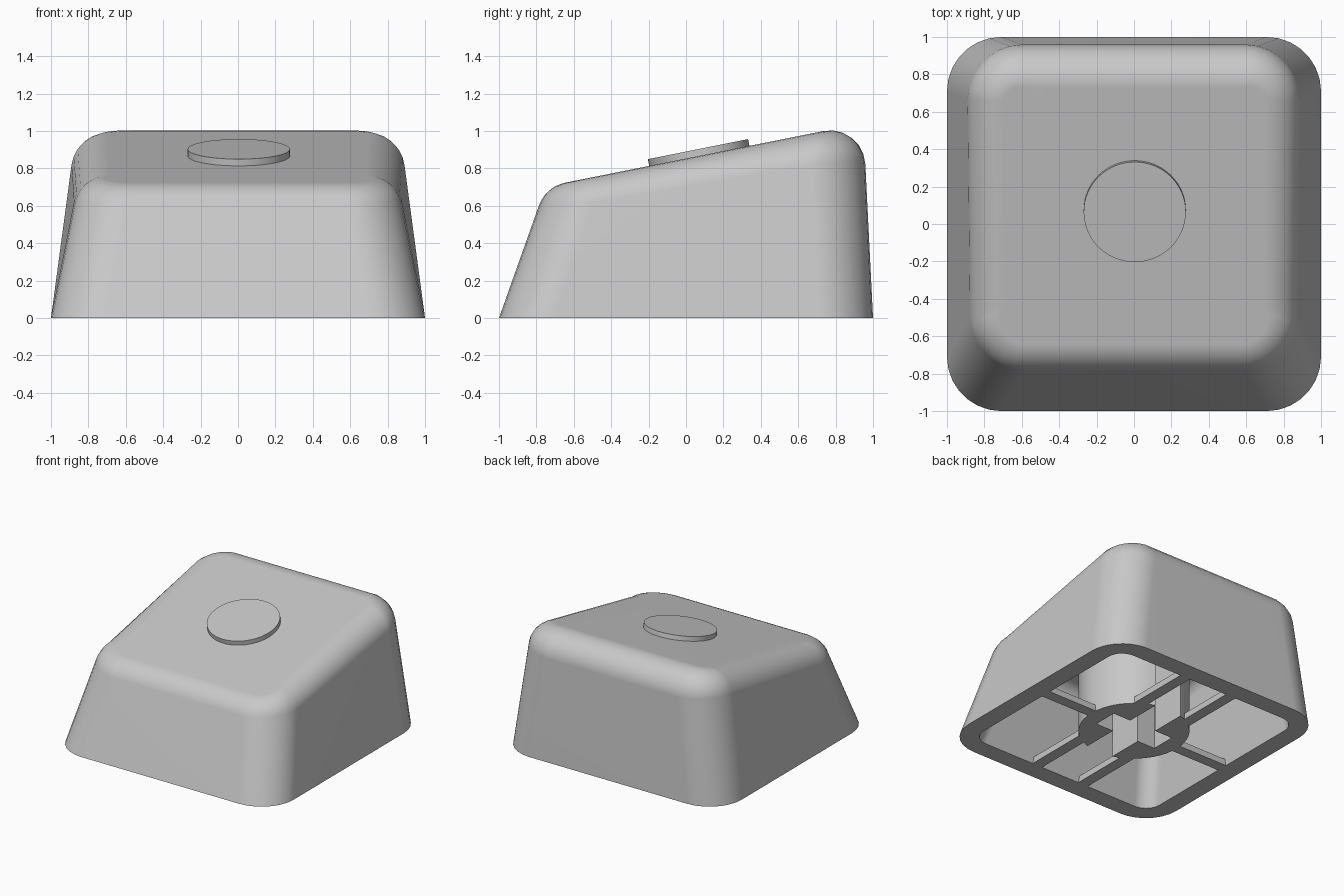
import bpy, bmesh, math
from mathutils import Vector, Matrix

cube = bpy.data.objects.get("Cube")
if cube:
    bpy.data.objects.remove(cube, do_unlink=True)

COLOUR = (0.58, 0.58, 0.58, 1)
grey = bpy.data.materials.new("plain_grey")
grey.use_nodes = True
grey.diffuse_color = COLOUR
grey.node_tree.nodes["Principled BSDF"].inputs["Base Color"].default_value = COLOUR

SLOPE = 0.2            # tilt of the top face
TOP = 0.853            # height of the top face at the centre
CORNER_STEPS, FILLET_STEPS = 7, 6


def finish(name, bm, smooth=True):
    bmesh.ops.recalc_face_normals(bm, faces=bm.faces)
    mesh = bpy.data.meshes.new(name)
    bm.to_mesh(mesh)
    bm.free()
    obj = bpy.data.objects.new(name, mesh)
    bpy.context.collection.objects.link(obj)
    mesh.materials.append(grey)
    if smooth:
        bpy.ops.object.select_all(action='DESELECT')
        obj.select_set(True)
        bpy.context.view_layer.objects.active = obj
        bpy.ops.object.shade_smooth_by_angle(angle=math.radians(35))
        mod = obj.modifiers.new("even_shading", 'WEIGHTED_NORMAL')
        mod.keep_sharp = True


def shell_rows(bm, half, corner, fillet, top):
    """Rings of a tapered rounded block, from the base to the tilted top."""
    columns = []
    for sx, sy, start in ((1, 1, 0), (-1, 1, 90), (-1, -1, 180), (1, -1, 270)):
        # the top face keeps one width, so the low front leans in faster
        lean_y = 0.355 if sy < 0 else -0.05
        rise = (top + SLOPE * sy * half) / (1 - SLOPE * lean_y)
        lean = Vector((-0.14 * sx / rise, lean_y, 1))
        centre = Vector((sx * (half - corner), sy * (half - corner), 0))
        centre_top = centre + lean * ((top + SLOPE * centre.y) / (1 - SLOPE * lean.y))
        for i in range(CORNER_STEPS + 1):
            a = math.radians(start + 90 * i / CORNER_STEPS)
            base = centre + corner * Vector((math.cos(a), math.sin(a), 0))
            apex = base + lean * ((top + SLOPE * base.y) / (1 - SLOPE * lean.y))
            # round the rim between the wall and the top face
            down = (base - apex).normalized()
            inward = (centre_top - apex).normalized()
            angle = down.angle(inward)
            reach = fillet / math.tan(angle / 2)
            hub = apex + (down + inward).normalized() * fillet / math.sin(angle / 2)
            d0 = (apex + down * reach - hub).normalized()
            d1 = (apex + inward * reach - hub).normalized()
            column = [base]
            for k in range(FILLET_STEPS + 1):
                column.append(hub + d0.slerp(d1, k / FILLET_STEPS) * fillet)
            columns.append([bm.verts.new(p) for p in column])
    return list(zip(*columns))


def bridge(bm, a, b):
    n = len(a)
    for i in range(n):
        j = (i + 1) % n
        bm.faces.new((a[i], a[j], b[j], b[i]))


# Hollow cap: outer skin, inner skin and the flat rim joining them
bm = bmesh.new()
outer = shell_rows(bm, 1.0, 0.29, 0.19, TOP)
inner = shell_rows(bm, 0.85, 0.13, 0.1, TOP - 0.1)
for rows in (outer, inner):
    for low, high in zip(rows, rows[1:]):
        bridge(bm, low, high)
    bm.faces.new(rows[-1])
bridge(bm, outer[0], inner[0])
finish("cap_shell", bm)

# Raised round badge on the tilted top
bm = bmesh.new()
tilt = Matrix.Rotation(math.atan(SLOPE), 4, 'X')
bmesh.ops.create_cone(bm, cap_ends=True, segments=64, radius1=0.273, radius2=0.273,
                      depth=0.06, matrix=Matrix.Translation((0.004, 0.07, 0.874)) @ tilt)
finish("top_disc", bm)

# Round stem split front to back, with notches that complete a cross socket
RADIUS, HEIGHT, SLOT, NOTCH, REACH = 0.41, 0.75, 0.12, 0.1, 0.28
sweep = math.acos(SLOT / RADIUS)
for side, sx in (("left", 1), ("right", -1)):
    outline = []
    for i in range(21):
        a = sweep * (i / 10 - 1)
        outline.append((RADIUS * math.cos(a), RADIUS * math.sin(a)))
    outline += [(SLOT, NOTCH), (REACH, NOTCH), (REACH, -NOTCH), (SLOT, -NOTCH)]
    bm = bmesh.new()
    foot = bm.faces.new([bm.verts.new((sx * x, y, 0)) for x, y in outline])
    grown = bmesh.ops.extrude_face_region(bm, geom=[foot], use_keep_orig=True)
    lifted = [v for v in grown["geom"] if isinstance(v, bmesh.types.BMVert)]
    bmesh.ops.translate(bm, verts=lifted, vec=(0, 0, HEIGHT))
    finish(side + "_stem_half", bm)


# Thin ribs tying the stem to the walls
def rib(name, x0, x1, y0, y1):
    bm = bmesh.new()
    place = Matrix.Translation(((x0 + x1) / 2, (y0 + y1) / 2, 0.025))
    size = Matrix.Diagonal((x1 - x0, y1 - y0, 0.05, 1))
    bmesh.ops.create_cube(bm, size=1, matrix=place @ size)
    finish(name, bm, smooth=False)


T = 0.045
for side, sx in (("left", 1), ("right", -1)):
    ends = sorted((sx * 0.38, sx * 0.86))
    rib(side + "_cross_rib", ends[0], ends[1], -T, T)
    for end, sy in (("back", 1), ("front", -1)):
        ys = sorted((sy * 0.32, sy * 0.86))
        rib(f"{end}_{side}_rib", sx * 0.22 - T, sx * 0.22 + T, ys[0], ys[1])
